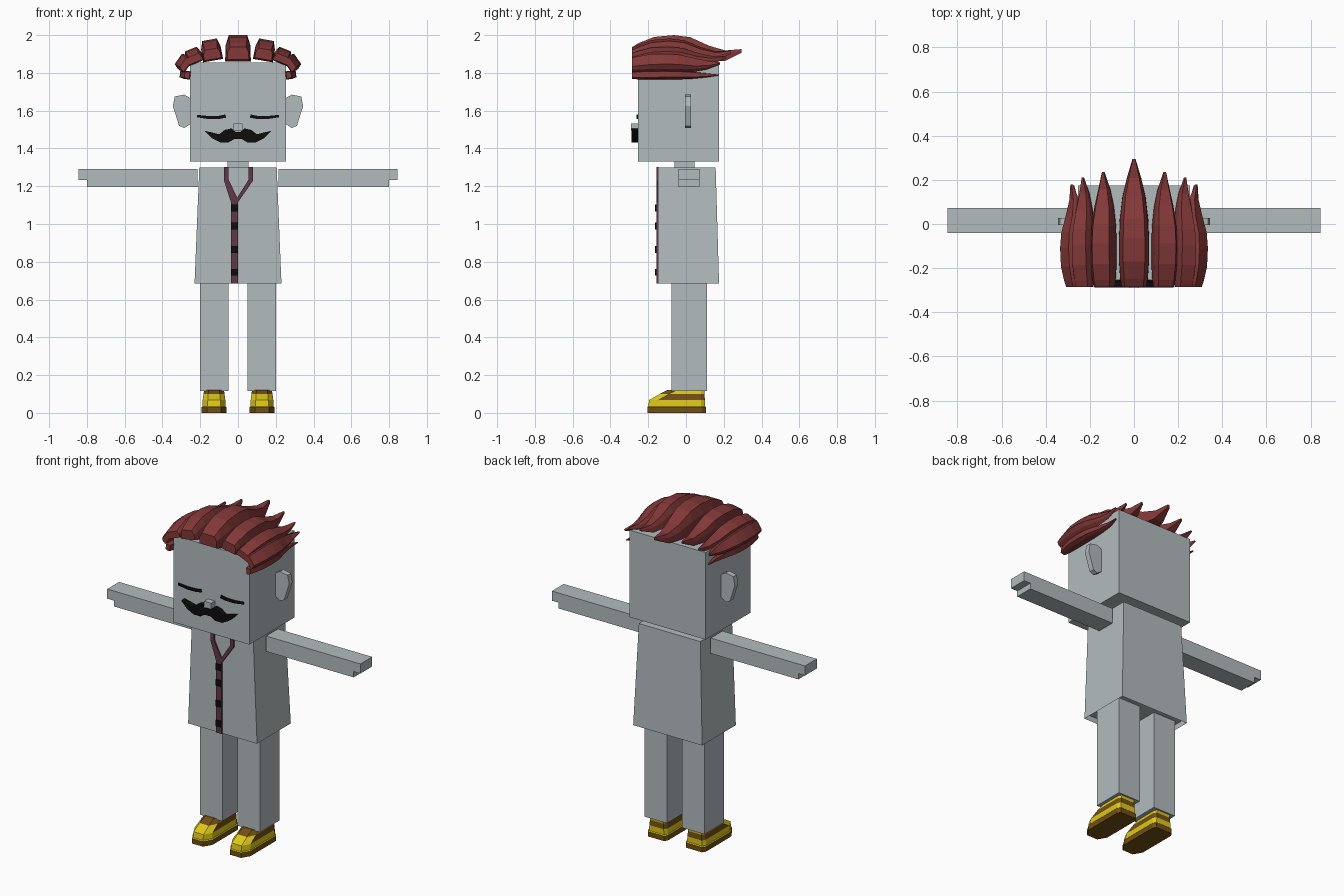
import bpy, bmesh
from math import sin, cos, radians

cube = bpy.data.objects.get("Cube")
if cube:
    bpy.data.objects.remove(cube, do_unlink=True)


def material(name, r, g, b):
    m = bpy.data.materials.new(name)
    m.use_nodes = True
    m.diffuse_color = (r, g, b, 1)
    bsdf = next(n for n in m.node_tree.nodes if n.type == 'BSDF_PRINCIPLED')
    bsdf.inputs["Base Color"].default_value = (r, g, b, 1)
    bsdf.inputs["Roughness"].default_value = 0.8
    return m


GREY = material("pale grey", 0.45, 0.5, 0.515)
RED = material("auburn hair", 0.23, 0.04, 0.04)
BLACK = material("black", 0.004, 0.004, 0.004)
PLUM = material("plum trim", 0.12, 0.04, 0.065)
YELLOW = material("yellow leather", 0.73, 0.58, 0.01)
BROWN = material("brown sole", 0.17, 0.08, 0.007)


def finish(name, bm, *mats):
    bmesh.ops.recalc_face_normals(bm, faces=bm.faces)
    mesh = bpy.data.meshes.new(name)
    bm.to_mesh(mesh)
    bm.free()
    for m in mats:
        mesh.materials.append(m)
    obj = bpy.data.objects.new(name, mesh)
    bpy.context.collection.objects.link(obj)
    return obj


def loft(rings):
    """Skin a list of equal-length point rings and cap both ends."""
    bm = bmesh.new()
    rows = [[bm.verts.new(p) for p in ring] for ring in rings]
    n = len(rows[0])
    bands = []
    for a, b in zip(rows, rows[1:]):
        bands.append([bm.faces.new((a[i], a[(i + 1) % n], b[(i + 1) % n], b[i]))
                      for i in range(n)])
    caps = [bm.faces.new(rows[0]), bm.faces.new(rows[-1])]
    return bm, bands, caps


def rect(x0, x1, y0, y1, z):
    return [(x0, y0, z), (x1, y0, z), (x1, y1, z), (x0, y1, z)]


def box(name, mat, x0, x1, y0, y1, z0, z1):
    return finish(name, loft([rect(x0, x1, y0, y1, z0), rect(x0, x1, y0, y1, z1)])[0], mat)


def plate(name, mat, outline, y0, y1, side=1):
    """Front-facing outline in x and z, given thickness along y."""
    rings = [[(x * side, y, z) for x, z in outline] for y in (y0, y1)]
    return finish(name, loft(rings)[0], mat)


# Head, neck and nose
box("head", GREY, -0.254, 0.254, -0.254, 0.175, 1.33, 1.855)
box("neck", GREY, -0.056, 0.056, -0.06, 0.045, 1.28, 1.34)
box("nose", GREY, -0.023, 0.023, -0.29, -0.25, 1.495, 1.532)

# Flared coat with a recessed underside
bm, _, caps = loft([rect(-0.23, 0.23, -0.147, 0.175, 0.685),
                    rect(-0.205, 0.205, -0.147, 0.157, 1.298)])
bmesh.ops.recalc_face_normals(bm, faces=bm.faces)
bmesh.ops.inset_region(bm, faces=[caps[0]], thickness=0.005)
bmesh.ops.translate(bm, verts=caps[0].verts, vec=(0, 0, 0.03))
finish("coat", bm, GREY)

# Coat placket with a V neck, and buttons
plate("placket", PLUM, [
    (-0.037, 0.685), (0, 0.685), (0, 1.115), (0.08, 1.23), (0.08, 1.303),
    (0.056, 1.303), (0.056, 1.235), (-0.004, 1.14), (-0.05, 1.235),
    (-0.05, 1.303), (-0.073, 1.303), (-0.073, 1.225), (-0.037, 1.115)],
    -0.156, -0.146)
for i, z in enumerate((0.745, 0.865, 0.99, 1.085)):
    box(f"button_{i + 1}", BLACK, -0.036, 0.0, -0.164, -0.155, z - 0.018, z + 0.018)

# Moustache, mirrored about the centre
half = [(0.012, 1.487), (0.035, 1.506), (0.07, 1.498), (0.1, 1.475), (0.178, 1.494),
        (0.14, 1.455), (0.095, 1.432), (0.05, 1.432), (0.02, 1.45)]
plate("moustache", BLACK, half + [(-x, z) for x, z in reversed(half)], -0.288, -0.25)

# Hair lock stations: distance along, width, underside, top
LOCK = [(0, 0.85, 0.07, 0.55), (0.06, 0.92, 0, 0.7), (0.2, 1, 0, 0.93),
        (0.38, 1, 0, 1), (0.53, 0.95, 0, 0.92), (0.7, 0.78, 0, 0.6),
        (0.85, 0.48, 0.03, 0.42), (1, 0.1, 0.34, 0.47)]
# Cross-section: across, up
SECTION = [(-1, 0), (1, 0), (0.97, 0.6), (0.72, 1), (-0.72, 1), (-0.97, 0.6)]


def lock(name, cx, cz, width, height, tip, roll, side=1):
    c, s = cos(radians(roll)), sin(radians(roll))
    rings = []
    for t, w, lo, hi in LOCK:
        ring = []
        for u, v in SECTION:
            a, b = u * w * width, (lo + v * (hi - lo)) * height
            ring.append((side * (cx + a * c + b * s), -0.285 + t * (tip + 0.285),
                         cz - a * s + b * c))
        rings.append(ring)
    finish(name, loft(rings)[0], RED)


lock("hair_crown", 0, 1.86, 0.068, 0.14, 0.295, 0)


def shoe_ring(z, toe, heel, w, cx):
    side = [(0.55 * w, toe), (w, toe + 0.05), (w, heel - 0.02), (0.8 * w, heel)]
    outline = side + [(-x, y) for x, y in reversed(side)]
    return [(cx + x, y, z) for x, y in outline]


def shoe(name, cx):
    layers = [(0, -0.205, 0.105, 0.066), (0.03, -0.205, 0.105, 0.066),
              (0.035, -0.2, 0.1, 0.062), (0.068, -0.195, 0.1, 0.06),
              (0.1, -0.14, 0.098, 0.056), (0.122, -0.095, 0.1, 0.052)]
    bm, bands, caps = loft([shoe_ring(*layer, cx) for layer in layers])
    bmesh.ops.recalc_face_normals(bm, faces=bm.faces)
    for i, band in enumerate(bands):
        for f in band:
            toe = f.normal.y < -0.3
            f.material_index = (1, 0, 0, 0 if toe else 1, 1 if toe else 0)[i]
    for cap in caps:
        cap.material_index = 1
    finish(name, bm, YELLOW, BROWN)


# Paired parts
for name, s in (("left", 1), ("right", -1)):
    def span(a, b):
        return sorted((s * a, s * b))

    box(f"{name}_arm", GREY, *span(0.215, 0.8), -0.04, 0.072, 1.197, 1.29)
    box(f"{name}_hand", GREY, *span(0.8, 0.845), -0.04, 0.072, 1.232, 1.29)
    box(f"{name}_leg", GREY, *span(0.05, 0.2), -0.078, 0.11, 0.116, 0.73)
    shoe(f"{name}_shoe", s * 0.127)
    plate(f"{name}_ear", GREY, [
        (0.25, 1.665), (0.285, 1.685), (0.335, 1.675), (0.345, 1.625),
        (0.312, 1.52), (0.285, 1.508), (0.25, 1.53)], -0.005, 0.027, s)
    plate(f"{name}_closed_eye", BLACK, [
        (0.062, 1.563), (0.1, 1.556), (0.16, 1.556), (0.218, 1.565),
        (0.218, 1.578), (0.16, 1.572), (0.1, 1.573), (0.068, 1.58)],
        -0.261, -0.253, s)
    # Hair locks from the crown down to the temple
    lock(f"{name}_hair_upper", 0.132, 1.865, 0.054, 0.112, 0.235, 10, s)
    lock(f"{name}_hair_middle", 0.22, 1.852, 0.046, 0.08, 0.21, 22, s)
    lock(f"{name}_hair_side", 0.26, 1.835, 0.046, 0.068, 0.18, 55, s)
    lock(f"{name}_hair_temple", 0.252, 1.786, 0.022, 0.056, 0.175, 83, s)
